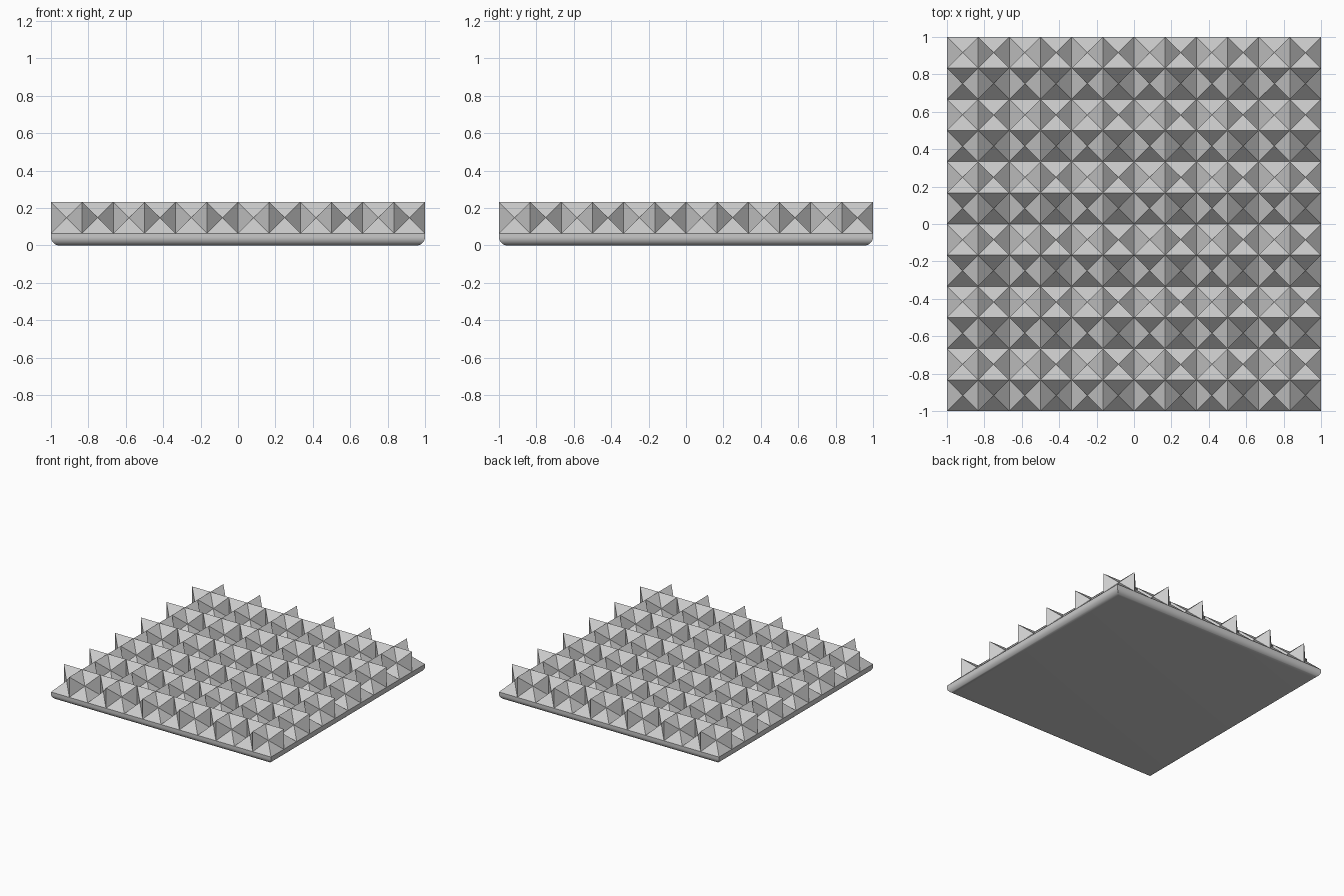
import bpy, bmesh

cube = bpy.data.objects.get("Cube")
if cube:
    bpy.data.objects.remove(cube, do_unlink=True)

CELL = 1 / 6          # edge of one cubic cell
REPEAT = 6            # mirrored blocks along each side
BASE_TOP = 0.065
ROUND = 0.045

grey = bpy.data.materials.new("plain grey")
grey.use_nodes = True
color = (0.6, 0.6, 0.6, 1)
grey.diffuse_color = color
grey.node_tree.nodes["Principled BSDF"].inputs["Base Color"].default_value = color


def make_object(name, bm):
    mesh = bpy.data.meshes.new(name)
    bm.to_mesh(mesh)
    bm.free()
    mesh.materials.append(grey)
    obj = bpy.data.objects.new(name, mesh)
    bpy.context.collection.objects.link(obj)
    return obj


# Base slab with rounded lower edges
bm = bmesh.new()
bmesh.ops.create_cube(bm, size=1)
bmesh.ops.scale(bm, vec=(2, 2, BASE_TOP), verts=bm.verts)
bmesh.ops.translate(bm, vec=(0, 0, BASE_TOP / 2), verts=bm.verts)
lower = [e for e in bm.edges if all(v.co.z < 0.01 for v in e.verts)]
bmesh.ops.bevel(bm, geom=lower, offset=ROUND, segments=8, profile=0.5, affect='EDGES')
base = make_object("base_slab", bm)
bpy.context.view_layer.objects.active = base
base.select_set(True)
bpy.ops.object.shade_smooth_by_angle(angle=0.6)
base.select_set(False)

# One cell: six triangles fanning from the cube centre to a zigzag of cube edges
bm = bmesh.new()
zigzag = [(-1, -1, 0), (0, -1, 0), (0, -1, 1), (0, 0, 1), (-1, 0, 1), (-1, 0, 0)]
ring = [bm.verts.new([c * CELL for c in p]) for p in zigzag]
centre = bm.verts.new((-CELL / 2, -CELL / 2, CELL / 2))
for i, v in enumerate(ring):
    bm.faces.new((v, ring[(i + 1) % len(ring)], centre))
relief = make_object("faceted_relief", bm)
relief.location = (CELL - 1, CELL - 1, BASE_TOP)

# Mirror the cell into a four-cell block, then tile the block over the slab
mirror = relief.modifiers.new("block", 'MIRROR')
mirror.use_axis = (True, True, False)
for axis in range(2):
    tile = relief.modifiers.new("tile", 'ARRAY')
    tile.count = REPEAT
    tile.use_relative_offset = False
    tile.use_constant_offset = True
    offset = [0, 0, 0]
    offset[axis] = 2 * CELL
    tile.constant_offset_displace = offset
